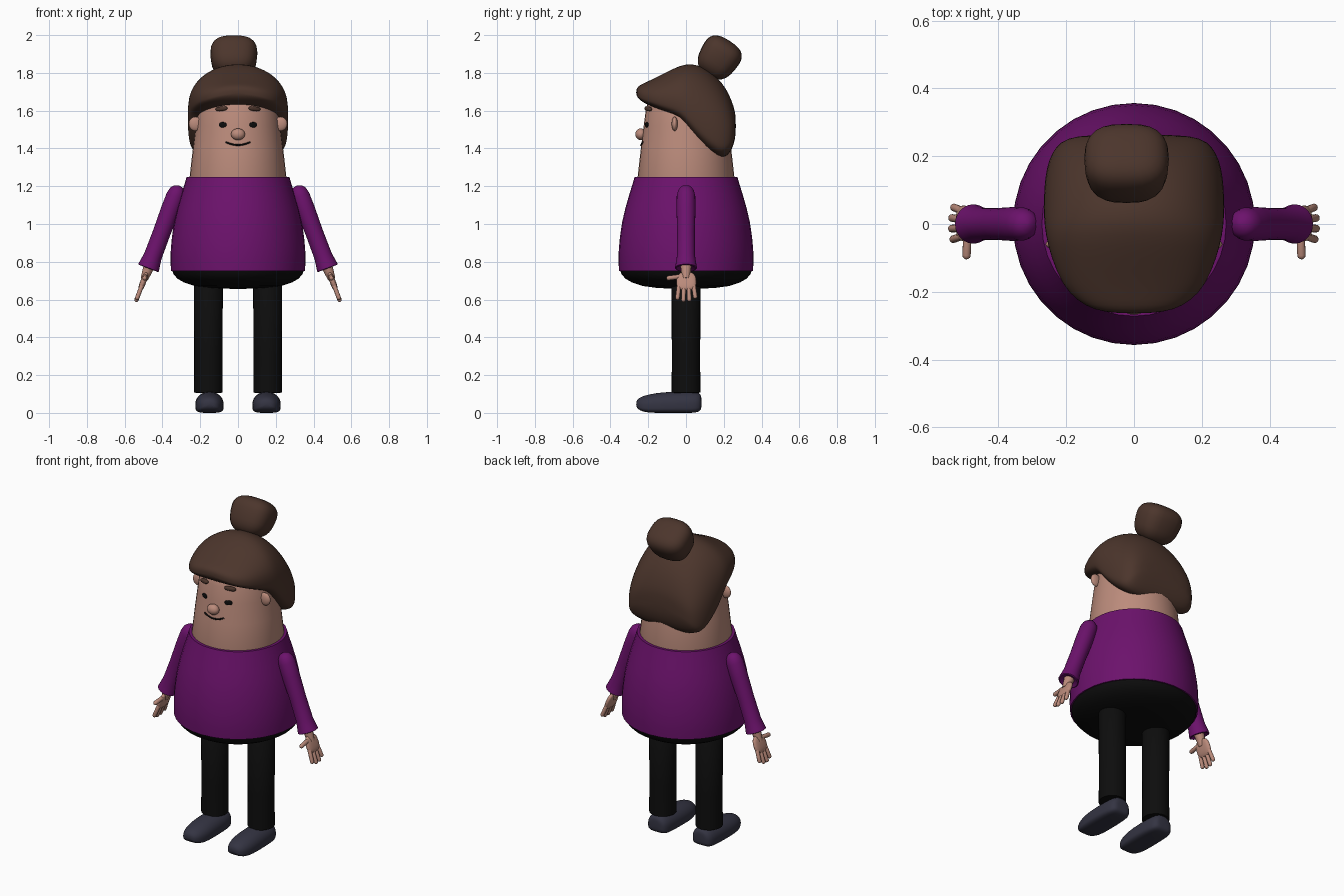
import bpy, bmesh, math
from mathutils import Matrix, Vector

if "Cube" in bpy.data.objects:
    bpy.data.objects.remove(bpy.data.objects["Cube"])


def material(name, rgb):
    m = bpy.data.materials.new(name)
    m.diffuse_color = (*rgb, 1)
    m.use_nodes = True
    m.node_tree.nodes["Principled BSDF"].inputs["Base Color"].default_value = m.diffuse_color
    return m


PURPLE = material("purple_knit", (0.15, 0.006, 0.15))
SKIN = material("skin", (0.50, 0.26, 0.20))
BROWN = material("brown_hair", (0.072, 0.036, 0.025))
BLACK = material("black_cloth", (0.004, 0.004, 0.004))
SLATE = material("slate_shoe", (0.034, 0.034, 0.055))


def finish(name, bm, mat, matrix=None, subsurf=0, sharp=50):
    if matrix is not None:
        bm.transform(matrix)
    bmesh.ops.recalc_face_normals(bm, faces=bm.faces)
    me = bpy.data.meshes.new(name)
    bm.to_mesh(me)
    bm.free()
    me.materials.append(mat)
    me.shade_smooth()
    me.set_sharp_from_angle(angle=math.radians(sharp))
    ob = bpy.data.objects.new(name, me)
    bpy.context.collection.objects.link(ob)
    if subsurf:
        ob.modifiers.new("smooth", 'SUBSURF').levels = subsurf
        ob.modifiers["smooth"].render_levels = subsurf
    return ob


def skin_rings(bm, rings):
    """Bridge rings of points with quads and close both ends."""
    rows = [[bm.verts.new(p) for p in ring] for ring in rings]
    n = len(rows[0])
    for a, b in zip(rows, rows[1:]):
        for i in range(n):
            j = (i + 1) % n
            bm.faces.new((a[i], a[j], b[j], b[i]))
    bm.faces.new(rows[0])
    bm.faces.new(rows[-1])


def lathe(name, profile, mat, matrix=None, seg=36):
    """Revolve (radius, z) points about z."""
    bm = bmesh.new()
    skin_rings(bm, [[(r * math.cos(2 * math.pi * i / seg), r * math.sin(2 * math.pi * i / seg), z)
                     for i in range(seg)] for r, z in profile])
    return finish(name, bm, mat, matrix)


def spow(v, e):
    return math.copysign(abs(v) ** e, v)


def loft(name, sections, mat, cx=0, low=0.3, n_top=2.1, n_bot=4, seg=36):
    """Loft arched sections (y, bottom, top, half width) along y."""
    rings = []
    for y, bot, top, w in sections:
        zc = bot + low * (top - bot)
        ring = []
        for i in range(seg):
            t = 2 * math.pi * i / seg
            c, s = math.cos(t), math.sin(t)
            e, h = (2 / n_top, top - zc) if s > 0 else (2 / n_bot, zc - bot)
            ring.append((cx + w * spow(c, e), y, zc + h * spow(s, e)))
        rings.append(ring)
    bm = bmesh.new()
    skin_rings(bm, rings)
    return finish(name, bm, mat, subsurf=1, sharp=80)


def blob(name, radii, mat, matrix, power=1.0, taper=0.0):
    """Ellipsoid; power below 1 makes it boxier, taper narrows the bottom."""
    bm = bmesh.new()
    bmesh.ops.create_uvsphere(bm, u_segments=24, v_segments=16, radius=1)
    for v in bm.verts:
        x, y, z = (spow(c, power) for c in v.co)
        k = 1 + taper * (z - 1) / 2
        v.co = (x * k * radii[0], y * k * radii[1], z * radii[2])
    return finish(name, bm, mat, matrix, sharp=80)


def capsule(name, a, b, r, mat, matrix):
    """Round-ended rod from a to b."""
    a, b = Vector(a), Vector(b)
    d = b - a
    arc = [math.radians(q) for q in (4, 30, 60, 90)]
    prof = [(r * math.sin(q), -r * math.cos(q)) for q in arc]
    prof += [(r * math.sin(q), d.length + r * math.cos(q)) for q in reversed(arc)]
    m = matrix @ Matrix.Translation(a) @ d.to_track_quat('Z', 'Y').to_matrix().to_4x4()
    return lathe(name, prof, mat, m, seg=12)


T, R = Matrix.Translation, Matrix.Rotation


def on_face(x, r, z):
    """Frame on the head's front surface, turned to face outward."""
    a = math.asin(x / r)
    return T((x, -r * math.cos(a), z)) @ R(a, 4, 'Z')


# Head, sweater and trouser seat
lathe("head", [(0.25, 1.2), (0.256, 1.25), (0.239, 1.4), (0.224, 1.52), (0.212, 1.61),
               (0.19, 1.68), (0.13, 1.73), (0.01, 1.75)], SKIN)
lathe("sweater", [(0.3, 0.752), (0.355, 0.752), (0.357, 0.80), (0.356, 0.86), (0.35, 0.93),
                  (0.338, 1.01), (0.322, 1.08), (0.302, 1.15), (0.285, 1.205), (0.272, 1.25),
                  (0.24, 1.25)], PURPLE)
lathe("trouser_seat", [(0.01, 0.656), (0.15, 0.661), (0.23, 0.672), (0.285, 0.69), (0.32, 0.71),
                       (0.342, 0.735), (0.35, 0.76), (0.3, 0.78)], BLACK)

# Hair cap and bun
loft("hair", [(-0.264, 1.685, 1.71, 0.05), (-0.254, 1.665, 1.73, 0.12), (-0.225, 1.642, 1.745, 0.17),
              (-0.18, 1.622, 1.765, 0.212), (-0.1, 1.585, 1.807, 0.245), (-0.03, 1.56, 1.84, 0.262),
              (0.02, 1.49, 1.85, 0.267), (0.08, 1.42, 1.838, 0.267), (0.14, 1.37, 1.80, 0.263),
              (0.19, 1.345, 1.75, 0.252), (0.228, 1.365, 1.69, 0.232), (0.254, 1.42, 1.62, 0.20),
              (0.264, 1.48, 1.57, 0.13)], BROWN)
blob("hair_bun", (0.136, 0.118, 0.108), BROWN,
     T((-0.022, 0.173, 1.878)) @ R(math.radians(-33), 4, 'X'), power=0.72, taper=0.2)

# Nose and mouth
blob("nose", (0.037, 0.028, 0.031), SKIN, T((0, -0.24, 1.475)))
curve = bpy.data.curves.new("mouth", 'CURVE')
curve.dimensions = '3D'
curve.bevel_depth = 0.0045
line = curve.splines.new('POLY')
line.points.add(12)
for i, p in enumerate(line.points):
    u = i / 6 - 1
    p.co = (*on_face(0.065 * u, 0.238, 1.418 + 0.016 * u * u).translation, 1)
curve.materials.append(BLACK)
mouth = bpy.data.objects.new("mouth", curve)
bpy.context.collection.objects.link(mouth)
bpy.context.view_layer.objects.active = mouth
mouth.select_set(True)
bpy.ops.object.convert(target='MESH')

for s, side in ((-1, "left"), (1, "right")):
    # Eyes, brows and ears
    blob(side + "_eye", (0.022, 0.005, 0.014), BLACK, on_face(s * 0.081, 0.223, 1.525), 0.85)
    blob(side + "_brow", (0.033, 0.013, 0.012), BROWN,
         on_face(s * 0.087, 0.218, 1.61) @ R(s * 0.12, 4, 'Y'), 0.75)
    blob(side + "_ear", (0.036, 0.016, 0.038), SKIN, T((s * 0.225, -0.06, 1.53)))

    # Legs and shoes
    lathe(side + "_leg", [(0.06, 0.105), (0.076, 0.108), (0.075, 0.3), (0.077, 0.7), (0.06, 0.72)],
          BLACK, T((s * 0.157, 0, 0)), seg=24)
    loft(side + "_shoe", [(-0.264, 0.035, 0.06, 0.025), (-0.25, 0.012, 0.082, 0.05),
                          (-0.2, 0.0, 0.098, 0.071), (-0.12, 0.0, 0.111, 0.077),
                          (0.0, 0.0, 0.113, 0.074), (0.055, 0.0, 0.113, 0.068),
                          (0.078, 0.012, 0.1, 0.052), (0.082, 0.03, 0.08, 0.03)],
         SLATE, cx=s * 0.151, low=0.4)

    # Sleeve with flared cuff; the local frame starts at the wrist, z toward the shoulder
    arm = T((s * 0.475, 0, 0.765)) @ R(-s * math.radians(20.6), 4, 'Y')
    lathe(side + "_sleeve", [(0.03, 0.012), (0.052, 0.0), (0.058, 0.003), (0.054, 0.03), (0.048, 0.07),
                             (0.047, 0.2), (0.05, 0.33), (0.049, 0.41), (0.042, 0.44),
                             (0.027, 0.46), (0.005, 0.468)], PURPLE, arm, seg=24)

    # Hand: wrist, palm, four fingers and thumb
    lathe(side + "_wrist", [(0.02, -0.06), (0.024, -0.03), (0.03, 0.02)], SKIN, arm, seg=16)
    blob(side + "_palm", (0.015, 0.05, 0.052), SKIN, arm @ T((0, 0.002, -0.072)), 0.75, -0.1)
    for i, tip in enumerate((-0.166, -0.178, -0.176, -0.16)):
        y = -0.036 + 0.025 * i
        capsule(f"{side}_finger_{i + 1}", (0, y, -0.09), (0, y * 1.25, tip), 0.0115, SKIN, arm)
    capsule(side + "_thumb", (0, -0.02, -0.045), (0, -0.092, -0.055), 0.0125, SKIN, arm)
